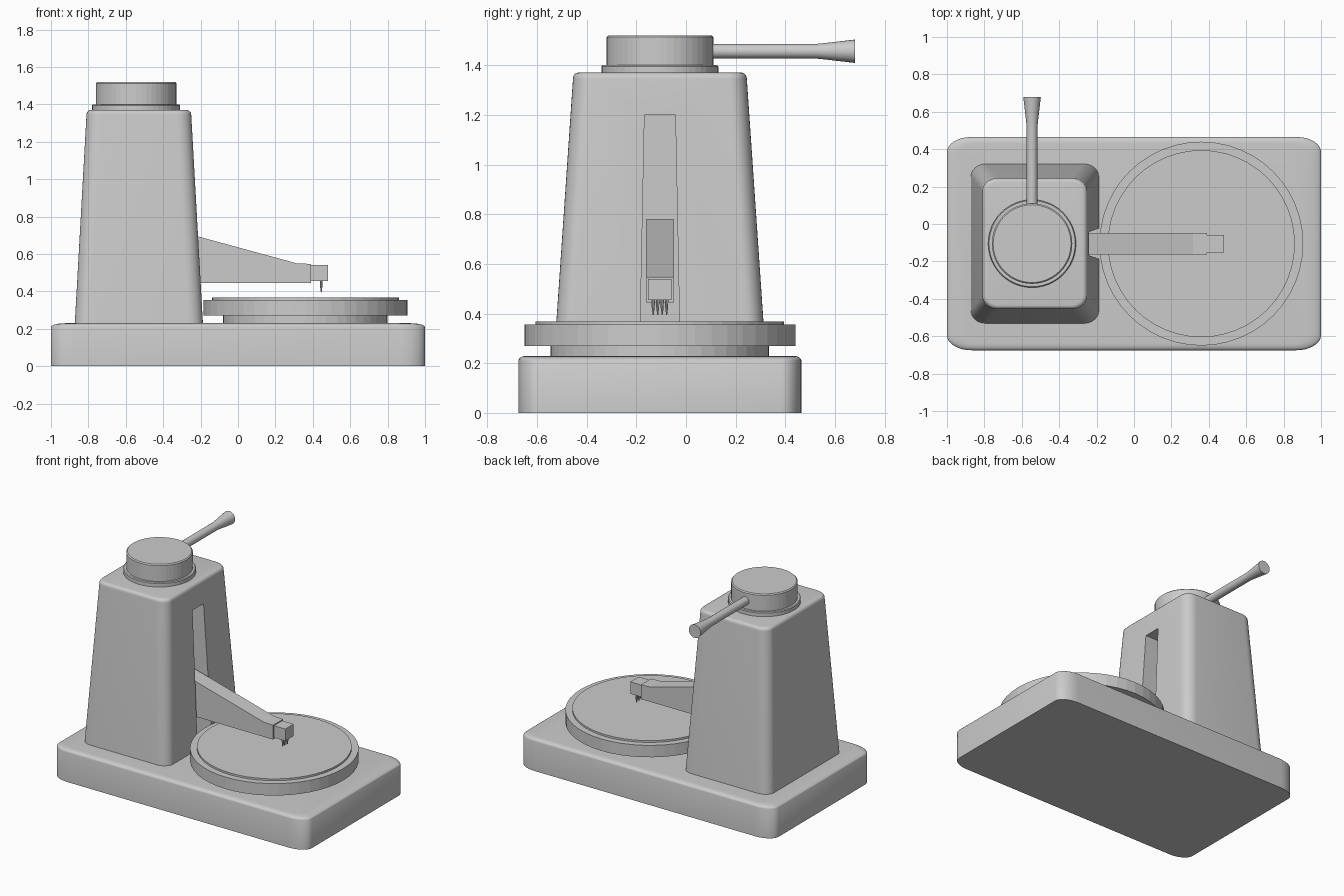
import bpy, bmesh
from math import pi, sin, cos, radians

if "Cube" in bpy.data.objects:
    bpy.data.objects.remove(bpy.data.objects["Cube"])

AXIS_Y = -0.105      # common symmetry line of all parts
KNOB_X = -0.545

grey = bpy.data.materials.new("light_grey")
grey.use_nodes = True
grey.diffuse_color = (0.6, 0.6, 0.6, 1)
grey.node_tree.nodes["Principled BSDF"].inputs["Base Color"].default_value = (0.6, 0.6, 0.6, 1)


def finish(bm, name, smooth=None):
    """Turn a bmesh into a named object, optionally smoothed by angle."""
    bmesh.ops.recalc_face_normals(bm, faces=bm.faces)
    mesh = bpy.data.meshes.new(name)
    bm.to_mesh(mesh)
    bm.free()
    mesh.materials.append(grey)
    ob = bpy.data.objects.new(name, mesh)
    bpy.context.collection.objects.link(ob)
    if smooth:
        smooth_object(ob, smooth)
    return ob


def smooth_object(ob, angle):
    bpy.ops.object.select_all(action='DESELECT')
    ob.select_set(True)
    bpy.context.view_layer.objects.active = ob
    bpy.ops.object.shade_smooth_by_angle(angle=radians(angle))


def loft(name, rings, smooth=None):
    """Closed skin through rings of points with equal counts."""
    bm = bmesh.new()
    loops = [[bm.verts.new(p) for p in ring] for ring in rings]
    for a, b in zip(loops, loops[1:]):
        for i in range(len(a)):
            j = (i + 1) % len(a)
            bm.faces.new((a[i], a[j], b[j], b[i]))
    bm.faces.new(loops[0][::-1])
    bm.faces.new(loops[-1])
    return finish(bm, name, smooth)


def rounded_ring(cx, hx, hy, z, rx, ry, steps=8):
    """Rounded rectangle with elliptical corners at height z."""
    pts = []
    for q, (sx, sy) in enumerate(((1, 1), (-1, 1), (-1, -1), (1, -1))):
        for k in range(steps + 1):
            a = (q + k / steps) * pi / 2
            pts.append((cx + sx * (hx - rx) + rx * cos(a),
                        AXIS_Y + sy * (hy - ry) + ry * sin(a), z))
    return pts


def round_top(cx, hx, hy, z, rx, ry, ix, iy, dz, steps=5):
    """Rings that roll the upper edge inward."""
    rings = []
    for k in range(steps + 1):
        a = k / steps * pi / 2
        f = 1 - cos(a)
        rings.append(rounded_ring(cx, hx - ix * f, hy - iy * f, z - dz + dz * sin(a),
                                  rx - ix * f * 0.6, ry - iy * f * 0.6))
    return rings


def turned(name, cx, profile, sides=48, smooth=None):
    """Vertical turned part from (radius, z) pairs."""
    return loft(name, [[(cx + r * cos(2 * pi * i / sides), AXIS_Y + r * sin(2 * pi * i / sides), z)
                        for i in range(sides)] for r, z in profile], smooth)


def side_prism(name, outline, half):
    """Side outline of (x, z) pairs, extruded across the symmetry line."""
    return loft(name, [[(x, AXIS_Y + s * half, z) for x, z in outline] for s in (-1, 1)])


# Base slab
loft("base", [rounded_ring(0, 1, 0.57, 0, 0.13, 0.08)]
     + round_top(0, 1, 0.57, 0.23, 0.13, 0.08, 0.08, 0.035, 0.02), 40)

# Tapered tower
tower = loft("tower", [rounded_ring(-0.53, 0.343, 0.427, 0.22, 0.08, 0.07)]
             + round_top(-0.53, 0.28, 0.35, 1.37, 0.08, 0.07, 0.025, 0.02, 0.025))

# Tapered slot in the tower for the arm
cutter = loft("slot_cutter", [[(x, AXIS_Y + s * half, z) for x, s in
                               ((-0.65, -1), (-0.1, -1), (-0.1, 1), (-0.65, 1))]
                              for z, half in ((0.15, 0.083), (1.2, 0.062))])
cutter.hide_render = True
cut = tower.modifiers.new("slot", 'BOOLEAN')
cut.operation = 'DIFFERENCE'
cut.solver = 'EXACT'
cut.object = cutter
bpy.context.view_layer.objects.active = tower
bpy.ops.object.modifier_apply(modifier=cut.name)
bpy.data.objects.remove(cutter)
smooth_object(tower, 30)

# Turntable: foot, platter and raised disc
turned("platter_foot", 0.36, [(0.44, 0.225), (0.44, 0.275)])
turned("platter", 0.36, [(0.545, 0.27), (0.545, 0.355)])
turned("platter_disc", 0.36, [(0.5, 0.35), (0.5, 0.368)])

# Knob on the tower
turned("knob_collar", KNOB_X, [(0.235, 1.36), (0.235, 1.395), (0.23, 1.4)])
turned("knob", KNOB_X, [(0.215, 1.39), (0.215, 1.513), (0.208, 1.52)])

# Flared handle pointing backwards
loft("handle", [[(KNOB_X + r * cos(2 * pi * i / 24), y, 1.456 + r * sin(2 * pi * i / 24))
                 for i in range(24)]
                for y, r in ((0.05, 0.029), (0.52, 0.029), (0.56, 0.033), (0.68, 0.047))], 35)

# Wedge arm, head and pins
side_prism("arm", [(-0.53, 0.445), (0.39, 0.445), (0.39, 0.547), (0.315, 0.55), (-0.53, 0.78)], 0.057)
side_prism("head", [(0.38, 0.455), (0.48, 0.455), (0.48, 0.54), (0.38, 0.54)], 0.047)
for n in range(4):
    y = AXIS_Y + (n - 1.5) * 0.018
    loft(f"pin_{n + 1}", [[(0.445 + r * cos(i * pi / 4), y + r * sin(i * pi / 4), z) for i in range(8)]
                          for z, r in ((0.46, 0.007), (0.425, 0.006), (0.395, 0.002))], 40)
